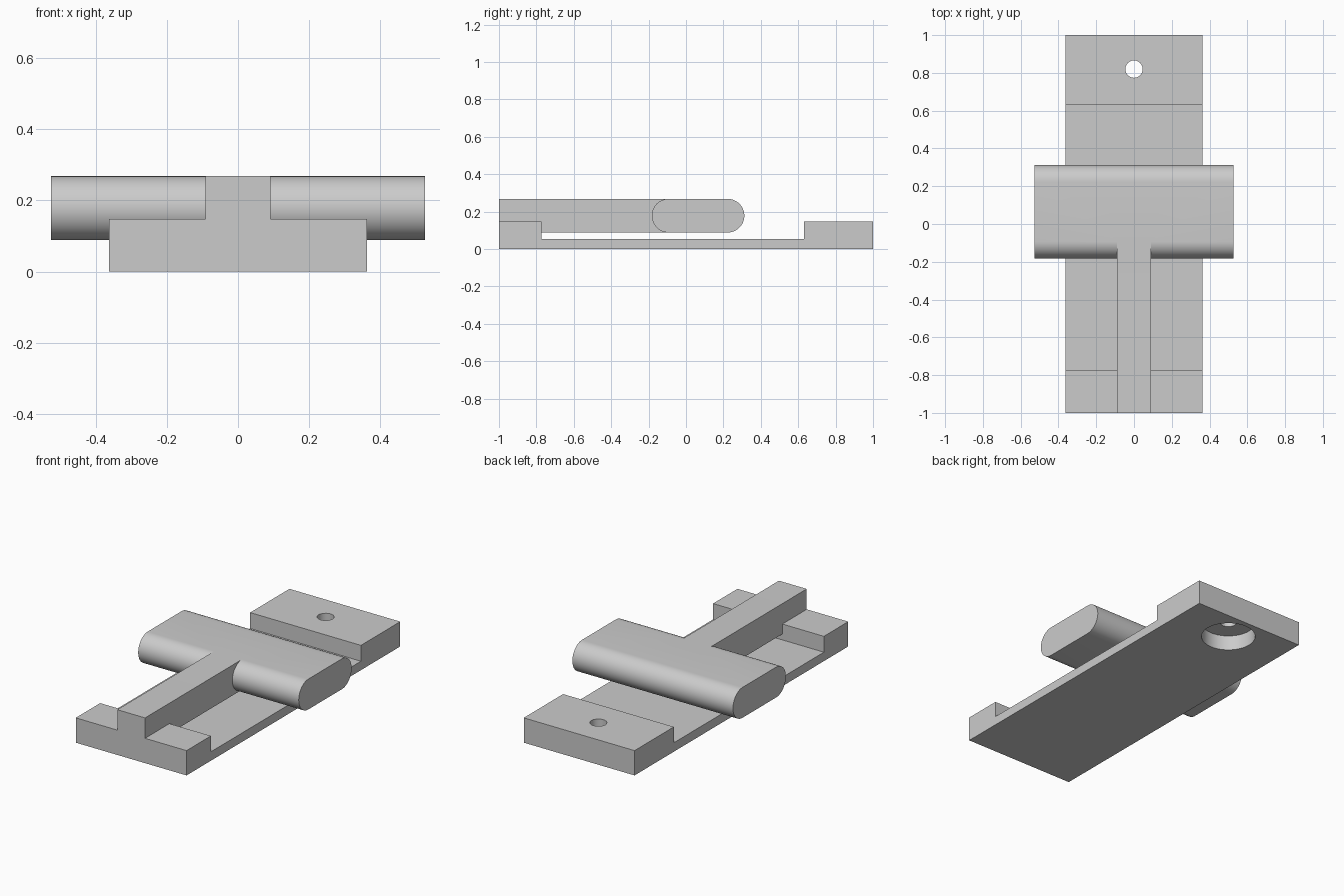
import bpy, bmesh, math

if "Cube" in bpy.data.objects:
    bpy.data.objects.remove(bpy.data.objects["Cube"])


def extrude_profile(name, points, half_width):
    """Extrude a closed (y, z) outline symmetrically along x."""
    bm = bmesh.new()
    face = bm.faces.new([bm.verts.new((-half_width, y, z)) for y, z in points])
    ext = bmesh.ops.extrude_face_region(bm, geom=[face])
    verts = [g for g in ext["geom"] if isinstance(g, bmesh.types.BMVert)]
    bmesh.ops.translate(bm, verts=verts, vec=(2 * half_width, 0, 0))
    bmesh.ops.recalc_face_normals(bm, faces=bm.faces)
    mesh = bpy.data.meshes.new(name)
    bm.to_mesh(mesh)
    bm.free()
    obj = bpy.data.objects.new(name, mesh)
    bpy.context.collection.objects.link(obj)
    return obj


def apply_boolean(target, other, operation):
    mod = target.modifiers.new(operation.lower(), 'BOOLEAN')
    mod.operation = operation
    mod.solver = 'EXACT'
    mod.object = other
    bpy.ops.object.select_all(action='DESELECT')
    bpy.context.view_layer.objects.active = target
    target.select_set(True)
    bpy.ops.object.modifier_apply(modifier=mod.name)
    bpy.data.objects.remove(other, do_unlink=True)


def hole_cutter(radius, z0, z1, sides):
    bpy.ops.mesh.primitive_cylinder_add(vertices=sides, radius=radius, depth=z1 - z0,
                                        location=(0, 0.82, (z0 + z1) / 2))
    obj = bpy.context.object
    obj.name = "hole_cutter"
    obj.hide_render = True
    return obj


# Base plate with raised end blocks
base = extrude_profile("base_plate", [
    (-1, 0), (1, 0), (1, 0.147), (0.632, 0.147),
    (0.632, 0.053), (-0.772, 0.053), (-0.772, 0.147), (-1, 0.147)], 0.363)

# Screw hole, counterbored from below
apply_boolean(base, hole_cutter(0.15, -0.1, 0.09, 48), 'DIFFERENCE')
apply_boolean(base, hole_cutter(0.046, -0.1, 0.3, 24), 'DIFFERENCE')

# Round-edged crossbar
low, high, back, front = 0.088, 0.268, 0.312, -0.183
r, mid, n = (high - low) / 2, (high + low) / 2, 24
outline = []
for centre, start in ((back - r, -math.pi / 2), (front + r, math.pi / 2)):
    for i in range(n + 1):
        a = start + math.pi * i / n
        outline.append((centre + r * math.cos(a), mid + r * math.sin(a)))
body = extrude_profile("push_lever", outline, 0.526)

# Stem joining the crossbar to the front block
stem = extrude_profile("stem", [(-1, low), (0.05, low), (0.05, high), (-1, high)], 0.091)
apply_boolean(body, stem, 'UNION')
apply_boolean(base, body, 'UNION')
base.name = "sprung_lever_plate"

# Smooth curved faces, crisp corners
bpy.ops.object.select_all(action='DESELECT')
base.select_set(True)
bpy.context.view_layer.objects.active = base
bpy.ops.object.shade_smooth_by_angle(angle=math.radians(30))
